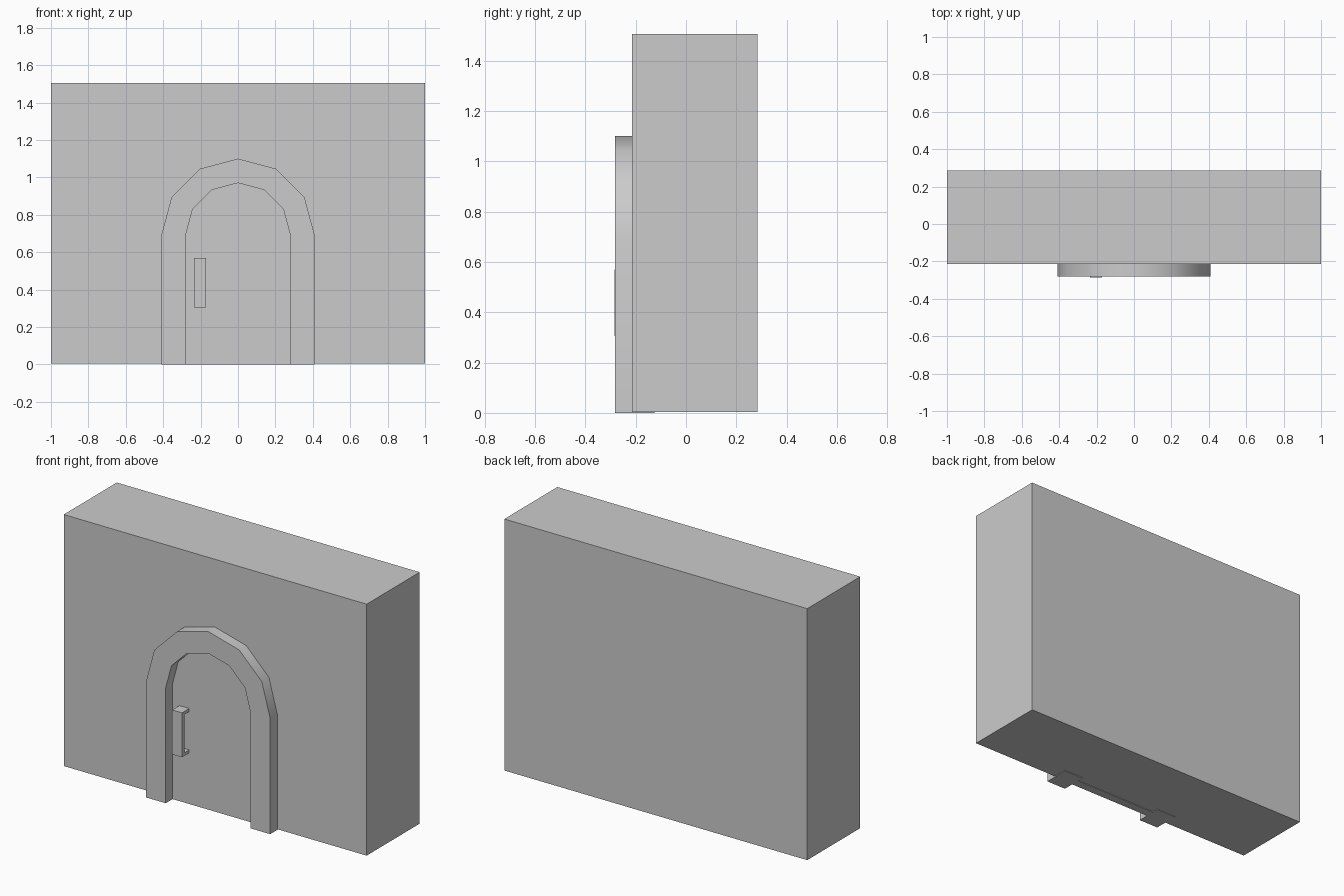
import bpy
import bmesh
from math import sin, cos, pi, radians

cube = bpy.data.objects.get("Cube")
if cube:
    bpy.data.objects.remove(cube, do_unlink=True)

# One plain grey for everything
GREY = (0.6, 0.6, 0.6, 1)
stone = bpy.data.materials.new("plain grey")
stone.diffuse_color = GREY
stone.use_nodes = True
stone.node_tree.nodes["Principled BSDF"].inputs["Base Color"].default_value = GREY

SPRING = 0.69   # height where the arch begins
OUTER, INNER = 0.41, 0.28


def finish(name, bm):
    bmesh.ops.recalc_face_normals(bm, faces=bm.faces)
    mesh = bpy.data.meshes.new(name)
    bm.to_mesh(mesh)
    bm.free()
    mesh.materials.append(stone)
    obj = bpy.data.objects.new(name, mesh)
    bpy.context.collection.objects.link(obj)
    return obj


def box(name, x, y, z):
    bm = bmesh.new()
    bmesh.ops.create_cube(bm, size=1)
    for v in bm.verts:
        v.co = [(lo + hi) / 2 + c * (hi - lo) for c, (lo, hi) in zip(v.co, (x, y, z))]
    return finish(name, bm)


def arch_outline(radius):
    arc = [(radius * cos(i * pi / 6), SPRING + radius * sin(i * pi / 6)) for i in range(7)]
    return [(radius, 0)] + arc + [(-radius, 0)]


def extrude_profile(name, faces, front, back):
    """Fill the profile faces at the front and extrude them backwards."""
    bm = bmesh.new()
    for points in faces:
        bm.faces.new([bm.verts.new((px, front, pz)) for px, pz in points])
    bmesh.ops.remove_doubles(bm, verts=bm.verts, dist=0.0001)
    caps = bm.faces[:]
    result = bmesh.ops.extrude_face_region(bm, geom=caps, use_keep_orig=True)
    moved = [g for g in result["geom"] if isinstance(g, bmesh.types.BMVert)]
    bmesh.ops.translate(bm, verts=moved, vec=(0, back - front, 0))
    return finish(name, bm)


# Wall block
box("wall", (-1, 1), (-0.215, 0.285), (0.004, 1.505))

# Arched door frame, rounded in six steps
outer, inner = arch_outline(OUTER), arch_outline(INNER)
strips = [(outer[i], outer[i + 1], inner[i + 1], inner[i]) for i in range(len(outer) - 1)]
frame = extrude_profile("door_frame", strips, -0.282, -0.125)
bpy.ops.object.select_all(action="DESELECT")
frame.select_set(True)
bpy.context.view_layer.objects.active = frame
bpy.ops.object.shade_smooth_by_angle(angle=radians(40))

# Door leaf, almost flush with the wall
extrude_profile("door", [inner], -0.217, -0.165)

# Pull handle: upright bar on two brackets
box("handle_bar", (-0.235, -0.17), (-0.285, -0.262), (0.305, 0.57))
for name, low in (("lower", 0.305), ("upper", 0.552)):
    box(f"handle_bracket_{name}", (-0.235, -0.17), (-0.264, -0.21), (low, low + 0.018))
